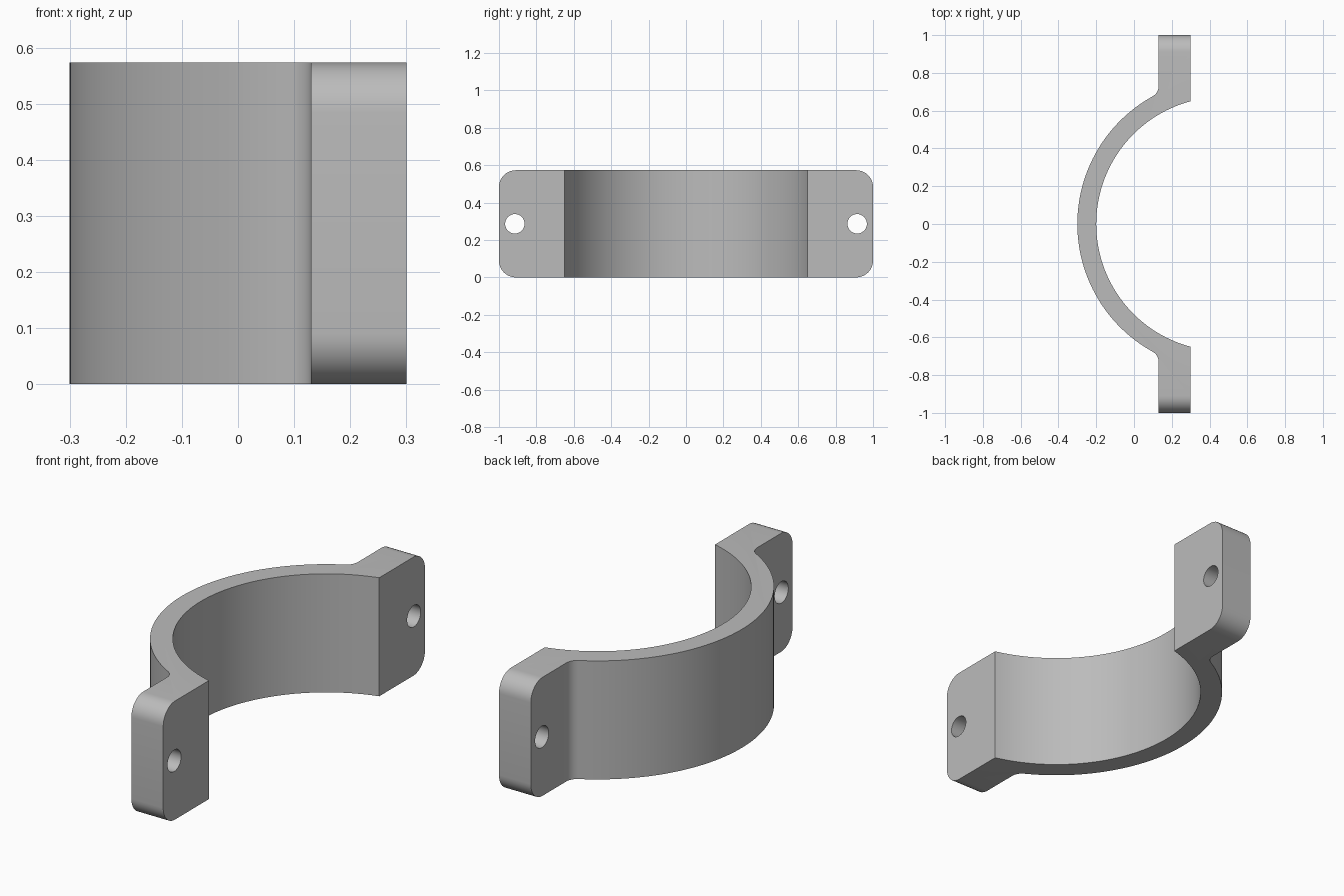
import bpy, bmesh, math
from mathutils import Vector

if "Cube" in bpy.data.objects:
    bpy.data.objects.remove(bpy.data.objects["Cube"], do_unlink=True)

HEIGHT = 0.573
FRONT_X, BACK_X = 0.3, 0.13      # mating face and back of the ears
INNER, OUTER = 0.6725, 0.7725    # band radii
CENTRE = Vector((0.4725, 0))     # axis of the band
FILLET, CORNER = 0.06, 0.09
HOLE_Y, HOLE_R = 0.915, 0.052

grey = bpy.data.materials.new("plain grey")
grey.use_nodes = True
colour = (0.5, 0.5, 0.5, 1)
grey.diffuse_color = colour
grey.node_tree.nodes["Principled BSDF"].inputs["Base Color"].default_value = colour


def arc(centre, radius, start, end, steps):
    angles = [start + (end - start) * i / steps for i in range(steps + 1)]
    return [centre + radius * Vector((math.cos(a), math.sin(a))) for a in angles]


# Half profile: inner arc, ear, fillet, outer arc
fillet_x = BACK_X - FILLET
fillet_y = math.sqrt((OUTER + FILLET) ** 2 - (CENTRE.x - fillet_x) ** 2)
fillet_centre = Vector((fillet_x, fillet_y))
to_band = fillet_centre - CENTRE
band_angle = math.atan2(to_band.y, to_band.x)
mouth_angle = math.acos((FRONT_X - CENTRE.x) / INNER)

half = arc(CENTRE, INNER, math.pi, mouth_angle, 32)
half += [Vector((FRONT_X, 1)), Vector((BACK_X, 1))]
half += arc(fillet_centre, FILLET, 0, band_angle - math.pi, 10)
half += arc(CENTRE, OUTER, band_angle, math.pi, 32)[1:]
mirrored = [Vector((p.x, -p.y)) for p in reversed(half[1:-1])]

# Extrude the whole outline
bm = bmesh.new()
face = bm.faces.new([bm.verts.new((p.x, p.y, 0)) for p in half + mirrored])
top = bmesh.ops.extrude_face_region(bm, geom=[face])["geom"]
bmesh.ops.translate(bm, vec=(0, 0, HEIGHT),
                    verts=[v for v in top if isinstance(v, bmesh.types.BMVert)])

# Round the outer corners of both ears
ends = [e for e in bm.edges if all(abs(v.co.y) > 0.999 for v in e.verts)
        and abs(e.verts[0].co.z - e.verts[1].co.z) < 0.001]
bmesh.ops.bevel(bm, geom=ends, offset=CORNER, offset_type='OFFSET', segments=10,
                profile=0.5, affect='EDGES')
bmesh.ops.recalc_face_normals(bm, faces=bm.faces)
mesh = bpy.data.meshes.new("half_clamp")
bm.to_mesh(mesh)
bm.free()
clamp = bpy.data.objects.new("half_clamp", mesh)
bpy.context.collection.objects.link(clamp)
mesh.materials.append(grey)

# Bolt holes through the ears
for side in (-1, 1):
    bpy.ops.mesh.primitive_cylinder_add(
        vertices=40, radius=HOLE_R, depth=0.4, rotation=(0, math.pi / 2, 0),
        location=((FRONT_X + BACK_X) / 2, side * HOLE_Y, HEIGHT / 2))
    cutter = bpy.context.object
    cutter.name = "bolt_hole_cutter"
    cutter.hide_render = True
    cutter.data.materials.append(grey)
    bpy.ops.object.select_all(action='DESELECT')
    clamp.select_set(True)
    bpy.context.view_layer.objects.active = clamp
    cut = clamp.modifiers.new("bolt_hole", 'BOOLEAN')
    cut.operation, cut.solver, cut.object = 'DIFFERENCE', 'EXACT', cutter
    bpy.ops.object.modifier_apply(modifier=cut.name)
    bpy.data.objects.remove(cutter, do_unlink=True)

bpy.ops.object.shade_smooth_by_angle(angle=math.radians(30))
